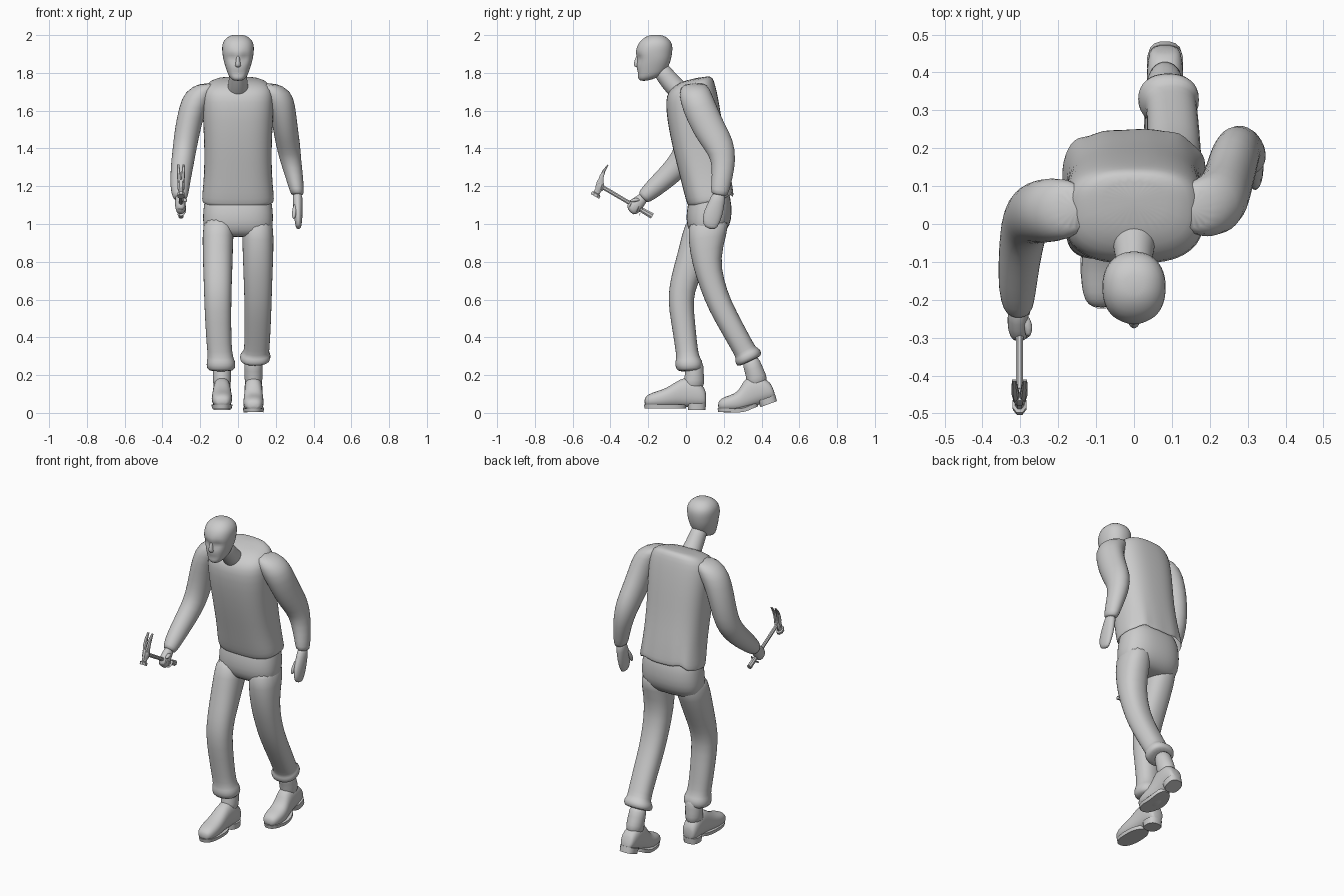
import bpy, bmesh
from math import sin, cos, pi, radians, copysign
from mathutils import Vector


def loft(name, sections, n=16, power=2.0, soft=True, caps=(True, True), warp=None):
    """Skin rings (x, y, z, tilt in the yz plane, half width, half depth)."""
    bm = bmesh.new()
    rings = []
    for x, y, z, tilt, rx, ry in sections:
        t = radians(tilt)
        ring = []
        for i in range(n):
            a = 2 * pi * (i + 0.5) / n
            c = copysign(abs(cos(a)) ** (2 / power), cos(a)) * rx
            s = copysign(abs(sin(a)) ** (2 / power), sin(a)) * ry
            p = Vector((x + c, y + s * cos(t), z + s * sin(t)))
            ring.append(bm.verts.new(warp(p) if warp else p))
        rings.append(ring)
    for a, b in zip(rings, rings[1:]):
        for i in range(n):
            j = (i + 1) % n
            bm.faces.new((a[i], a[j], b[j], b[i]))
    if caps[0]:
        bm.faces.new(rings[0][::-1])
    if caps[1]:
        bm.faces.new(rings[-1])
    bmesh.ops.recalc_face_normals(bm, faces=bm.faces)
    me = bpy.data.meshes.new(name)
    bm.to_mesh(me)
    bm.free()
    ob = bpy.data.objects.new(name, me)
    bpy.context.collection.objects.link(ob)
    if soft:
        ob.modifiers.new("smooth", 'SUBSURF').levels = 1
        ob.modifiers["smooth"].render_levels = 1
        me.shade_smooth()
    else:
        bpy.ops.object.select_all(action='DESELECT')
        ob.select_set(True)
        bpy.context.view_layer.objects.active = ob
        bpy.ops.object.shade_smooth_by_angle(angle=radians(35))
    return ob


# head: horizontal slices (front y, back y, z, half width), eye sockets pressed in
def face_warp(p):
    if p.y < -0.19:
        for side in (-1, 1):
            d = (Vector((p.x, p.z)) - Vector((side * 0.036, 1.88))).length
            p.y += 0.016 * max(0, 1 - d / 0.03)
        if abs(p.x) < 0.03 and 1.78 < p.z < 1.80:
            p.y += 0.006
    return p


slices = [(-.245, -.205, 1.757, .024), (-.257, -.15, 1.775, .044), (-.258, -.115, 1.795, .054),
          (-.262, -.1, 1.82, .063), (-.262, -.085, 1.85, .073), (-.26, -.077, 1.88, .08),
          (-.27, -.073, 1.902, .083), (-.262, -.07, 1.935, .086), (-.247, -.077, 1.967, .08),
          (-.215, -.105, 1.992, .055), (-.185, -.135, 2.002, .025)]
loft("head", [(0, (f + b) / 2, z, 0, w, (b - f) / 2) for f, b, z, w in slices],
     n=24, power=2.2, warp=face_warp)
loft("nose", [(0, -.252, 1.895, 0, .009, .014), (0, -.256, 1.86, 0, .012, .02),
              (0, -.258, 1.838, 0, .019, .022), (0, -.25, 1.828, 0, .013, .015)], n=8)
loft("neck", [(0, -.15, 1.84, 37, .045, .045), (0, -.11, 1.785, 37, .047, .05),
              (0, -.055, 1.72, 35, .055, .055), (0, 0, 1.67, 30, .07, .06)])


# shirt with a loose rippled hem, open below
def hem_warp(p):
    fade = max(0, min(1, (1.3 - p.z) / 0.15))
    if p.y > 0.12:
        p.y += fade * 0.009 * sin(p.x * 70)
        p.z += fade * 0.012 * cos(p.x * 55)
    return p


loft("shirt", [(0, .132, 1.122, 14, .187, .118), (0, .13, 1.128, 13, .192, .126),
               (0, .118, 1.18, 8, .188, .13), (0, .102, 1.26, 5, .18, .134),
               (0, .07, 1.4, 2, .178, .14), (0, .045, 1.55, 0, .186, .146),
               (0, .031, 1.66, 3, .19, .14), (0, .03, 1.72, 9, .182, .126),
               (0, .04, 1.755, 12, .15, .103), (0, .06, 1.774, 10, .085, .062)],
     n=28, power=2.7, caps=(False, True), warp=hem_warp)

# sleeves: left hangs behind, right is bent forward
loft("left_sleeve", [(.15, .04, 1.748, 0, .05, .06), (.195, .042, 1.705, 10, .088, .085),
                     (.232, .065, 1.63, 20, .073, .09), (.25, .118, 1.51, 25, .067, .087),
                     (.265, .175, 1.42, 18, .066, .083), (.277, .2, 1.34, 0, .058, .066),
                     (.298, .192, 1.25, -8, .048, .056), (.312, .178, 1.17, -10, .038, .049),
                     (.315, .175, 1.15, -10, .03, .04)])
loft("right_sleeve", [(-.15, .04, 1.748, 0, .05, .06), (-.195, .04, 1.705, 0, .088, .085),
                      (-.24, .034, 1.62, 0, .074, .087), (-.267, .03, 1.5, -3, .07, .08),
                      (-.284, .012, 1.39, -18, .064, .075), (-.294, -.03, 1.32, -35, .062, .068),
                      (-.303, -.1, 1.25, -45, .056, .06), (-.308, -.175, 1.185, -47, .051, .051),
                      (-.306, -.22, 1.145, -47, .04, .041), (-.305, -.23, 1.135, -47, .03, .03)])

# left hand, relaxed
loft("left_hand", [(.315, .177, 1.17, -10, .025, .035), (.316, .165, 1.12, -12, .028, .042),
                   (.318, .145, 1.06, -15, .025, .053), (.32, .13, 1.01, -15, .02, .048),
                   (.32, .128, .972, -10, .013, .03)], n=12)
loft("left_thumb", [(.305, .14, 1.11, -20, .013, .016), (.297, .108, 1.06, -20, .013, .015),
                    (.295, .098, 1.025, -10, .009, .01)], n=8)

# right hand wrapped round the handle
loft("right_palm", [(-.306, -.215, 1.15, -47, .026, .028), (-.306, -.245, 1.12, -47, .029, .034),
                    (-.304, -.275, 1.09, -50, .031, .043), (-.303, -.3, 1.065, -50, .022, .03)], n=12)
for k in range(4):
    y, z = -.29 + k * .019, 1.108 - k * .011
    loft(f"right_finger_{k + 1}", [(-.318, y - .012, z - .02, 60, .008, .009),
                                   (-.3, y - .014, z - .03, 60, .014, .0105),
                                   (-.283, y - .004, z - .008, 60, .012, .0105),
                                   (-.283, y + .003, z + .008, 60, .008, .009)], n=8)
loft("right_thumb", [(-.295, -.24, 1.13, -40, .014, .014), (-.277, -.265, 1.13, -40, .013, .014),
                     (-.28, -.298, 1.118, -50, .009, .01)], n=8)

# claw hammer
hx = -.302
loft("hammer_handle", [(hx, -.178, 1.042, 60, .014, .017), (hx, -.25, 1.083, 60, .012, .014),
                       (hx, -.32, 1.124, 60, .01, .011), (hx, -.46, 1.206, 60, .01, .012)],
     n=8, soft=False)
loft("hammer_head", [(hx, -.482, 1.146, -30, .019, .027), (hx, -.475, 1.16, -30, .02, .028),
                     (hx, -.473, 1.164, -30, .013, .019), (hx, -.465, 1.18, -30, .014, .018),
                     (hx, -.46, 1.188, -30, .019, .024), (hx, -.452, 1.215, -30, .019, .024),
                     (hx, -.45, 1.226, -30, .018, .019)], n=8, soft=False)
for side, label in ((-1, "left"), (1, "right")):
    loft(f"hammer_claw_{label}", [(hx + side * .009, -.453, 1.215, -25, .009, .018),
                                  (hx + side * .011, -.447, 1.25, -20, .01, .012),
                                  (hx + side * .013, -.434, 1.282, -30, .009, .008),
                                  (hx + side * .014, -.412, 1.314, -45, .006, .003)],
         n=8, power=3, soft=False)

# trousers: seat and two legs with turned-up cuffs
loft("trouser_seat", [(0, .125, 1.2, 5, .16, .09), (0, .125, 1.13, 5, .178, .113),
                      (0, .123, 1.06, 0, .187, .122), (0, .118, .99, 0, .187, .116),
                      (0, .112, .945, 0, .17, .085), (0, .11, .93, 0, .12, .05)],
     n=24, power=2.5)
loft("left_trouser_leg", [(.1, .125, 1.05, 0, .085, .115), (.106, .112, .93, 8, .085, .105),
                          (.106, .107, .8, 15, .081, .077), (.106, .138, .68, 20, .076, .068),
                          (.106, .178, .57, 25, .073, .065), (.104, .25, .44, 28, .07, .062),
                          (.1, .305, .34, 28, .068, .06), (.095, .318, .318, 27, .07, .062),
                          (.092, .325, .308, 26, .083, .075), (.09, .335, .278, 25, .082, .075),
                          (.09, .338, .272, 25, .06, .055)], power=2.3)
loft("right_trouser_leg", [(-.1, .115, 1.05, 0, .085, .11), (-.107, .075, .93, -10, .083, .098),
                           (-.107, .028, .8, -15, .08, .083), (-.107, -.01, .7, -12, .076, .074),
                           (-.107, -.031, .6, 0, .073, .068), (-.105, -.015, .48, 6, .07, .064),
                           (-.1, 0, .36, 6, .067, .06), (-.093, .01, .29, 4, .067, .06),
                           (-.09, .014, .275, 3, .078, .075), (-.09, .018, .232, 3, .078, .073),
                           (-.09, .02, .22, 3, .055, .052)], power=2.3)

# boots: one local shape, heel lifted about the ball of the foot on the rear leg
BALL = -.035


def boot(side, x, y, z, lift):
    def place(p):
        a = radians(lift) * max(0, min(1, (p.y - BALL + .06) / .12))
        dy = p.y - BALL
        return Vector((p.x + x, y + BALL + dy * cos(a) - p.z * sin(a),
                       z + dy * sin(a) + p.z * cos(a)))

    upper = [(.162, .03, .09, .03), (.152, .015, .12, .043), (.11, .012, .165, .05),
             (.05, .015, .178, .048), (.0, .015, .148, .05), (-.05, .012, .115, .055),
             (-.105, .012, .097, .056), (-.148, .016, .083, .046), (-.166, .025, .06, .026)]
    loft(f"{side}_boot", [(0, v, (lo + hi) / 2, 90, w, (hi - lo) / 2) for v, lo, hi, w in upper],
         power=2.4, warp=place)
    loft(f"{side}_boot_shaft", [(0, .09, .1, 0, .045, .06), (0, .098, .16, 0, .05, .056),
                                (0, .1, .2, 0, .049, .048), (0, .1, .27, 0, .05, .05)], warp=place)
    loft(f"{side}_boot_sole", [(0, -.055, .008, 0, .053, .11), (0, -.055, .028, 0, .056, .114)],
         n=24, power=2.4, soft=False, warp=place)
    loft(f"{side}_boot_heel", [(0, .112, 0, 0, .045, .047), (0, .112, .035, 0, .048, .05)],
         power=2.6, soft=False, warp=place)


boot("right", -.085, -.055, .016, 0)
boot("left", .082, .335, -.004, 20)
